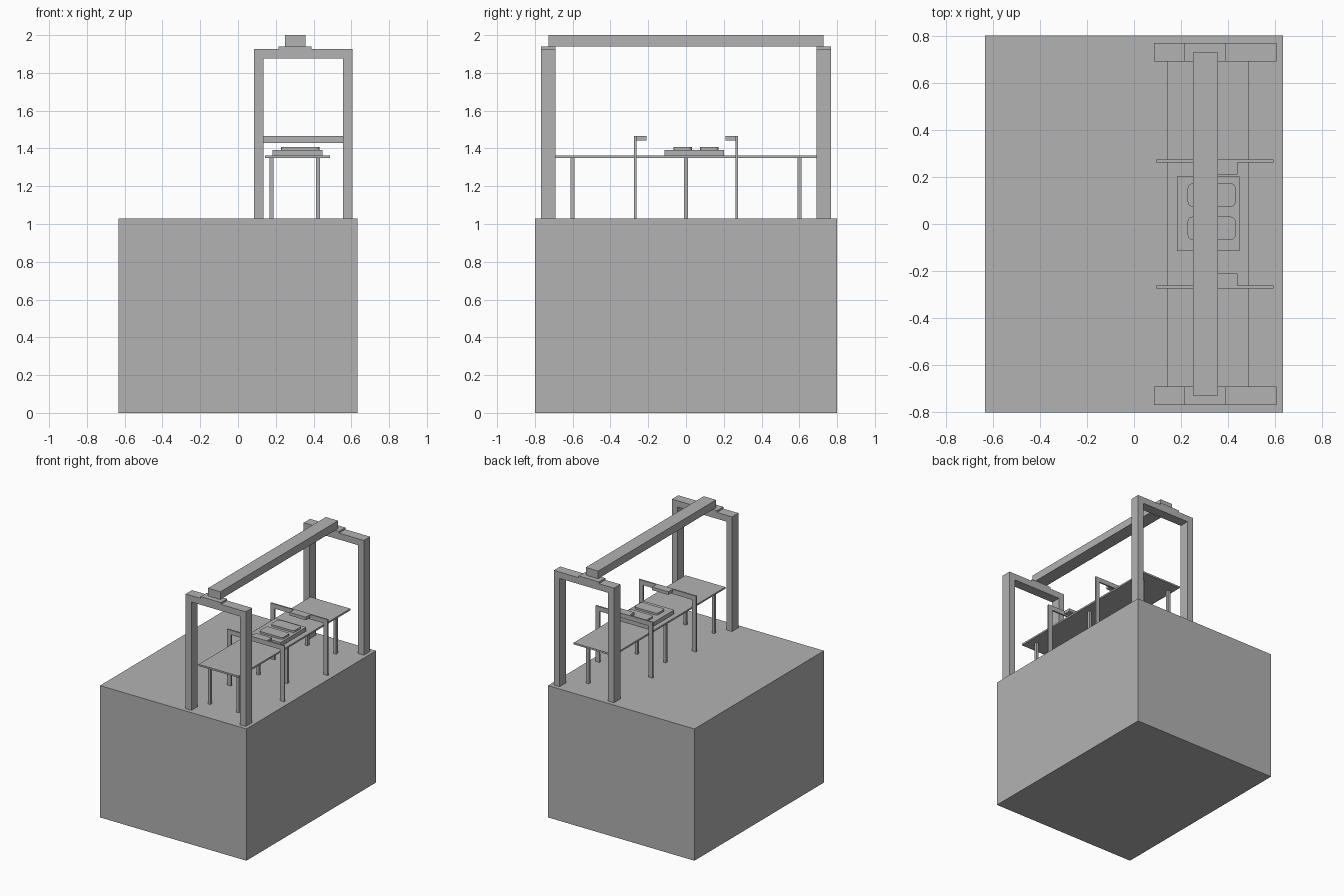
import bpy, bmesh

cube = bpy.data.objects.get("Cube")
if cube:
    bpy.data.objects.remove(cube, do_unlink=True)

GREY = (0.448, 0.448, 0.448, 1)
grey = bpy.data.materials.new("plain grey")
grey.use_nodes = True
grey.diffuse_color = GREY
grey.node_tree.nodes["Principled BSDF"].inputs["Base Color"].default_value = GREY


def add_object(name, bm):
    bmesh.ops.recalc_face_normals(bm, faces=bm.faces)
    mesh = bpy.data.meshes.new(name)
    bm.to_mesh(mesh)
    bm.free()
    mesh.materials.append(grey)
    obj = bpy.data.objects.new(name, mesh)
    bpy.context.scene.collection.objects.link(obj)
    return obj


def box(name, x, y, z, corner=0):
    """Box from (min, max) ranges, with optional rounded upright corners."""
    bm = bmesh.new()
    bmesh.ops.create_cube(bm, size=1)
    for v in bm.verts:
        for i, (lo, hi) in enumerate((x, y, z)):
            v.co[i] = lo if v.co[i] < 0 else hi
    if corner:
        upright = [e for e in bm.edges
                   if abs(e.verts[0].co.z - e.verts[1].co.z) > 0.001]
        bmesh.ops.bevel(bm, geom=upright, offset=corner, segments=5,
                        profile=0.5, affect='EDGES')
    return add_object(name, bm)


def portal(name, x, y, z, width):
    """Upside-down U frame in the xz plane, extruded along y."""
    (x0, x1), (z0, z1) = x, z
    outline = [(x0, z0), (x0, z1), (x1, z1), (x1, z0), (x1 - width, z0),
               (x1 - width, z1 - width), (x0 + width, z1 - width), (x0 + width, z0)]
    bm = bmesh.new()
    face = bm.faces.new([bm.verts.new((px, y[0], pz)) for px, pz in outline])
    side = bmesh.ops.extrude_face_region(bm, geom=[face])["geom"]
    moved = [g for g in side if isinstance(g, bmesh.types.BMVert)]
    bmesh.ops.translate(bm, verts=moved, vec=(0, y[1] - y[0], 0))
    return add_object(name, bm)


def span(side, near, far):
    return tuple(sorted((side * near, side * far)))


FLOOR = 1.03
TABLE = 1.362

# Plinth
box("base_block", (-0.633, 0.633), (-0.8, 0.8), (0, FLOOR))

# End gantries, bearing pads and scanning arches, one set per end
for side, end in ((-1, "front"), (1, "back")):
    gantry_y = span(side, 0.69, 0.768)
    portal(end + "_gantry", (0.085, 0.605), gantry_y, (FLOOR, 1.926), 0.05)
    box(end + "_bearing_pad", (0.215, 0.39), gantry_y, (1.926, 1.94))
    portal(end + "_arch", (0.096, 0.592), span(side, 0.262, 0.274), (FLOOR, 1.466), 0.036)
    box(end + "_sensor", (0.3, 0.44), span(side, 0.21, 0.262), (1.442, 1.466))

# Overhead beam
box("overhead_beam", (0.25, 0.357), (-0.728, 0.728), (1.94, 2.0))

# Long table and its six legs
box("table_top", (0.143, 0.488), (-0.69, 0.69), (1.349, TABLE))
for row, y in (("front", -0.6), ("middle", 0), ("back", 0.6)):
    for hand, x in (("right", 0.178), ("left", 0.424)):
        box(f"table_leg_{row}_{hand}", (x - 0.011, x + 0.011),
            (y - 0.011, y + 0.011), (FLOOR, 1.349))

# Tray with two rounded pads
box("tray", (0.182, 0.448), (-0.114, 0.202), (TABLE, 1.393))
for name, y in (("front_pad", (-0.067, 0.031)), ("back_pad", (0.074, 0.172))):
    box(name, (0.228, 0.431), y, (1.393, 1.407), 0.02)
